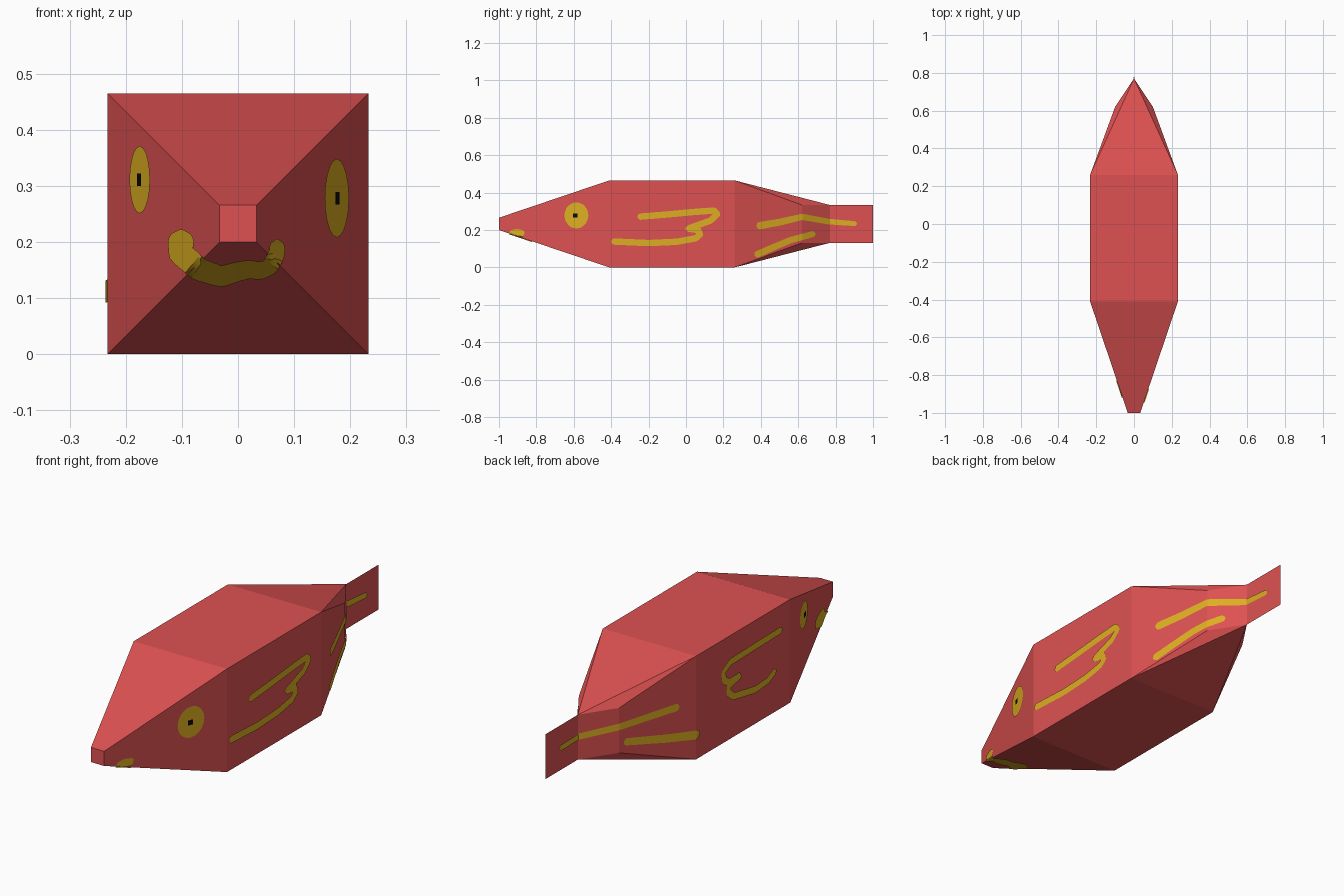
import bpy, bmesh, math
from mathutils import Vector
from mathutils.bvhtree import BVHTree

if "Cube" in bpy.data.objects:
    bpy.data.objects.remove(bpy.data.objects["Cube"])


def material(name, rgb):
    m = bpy.data.materials.new(name)
    m.diffuse_color = (*rgb, 1)
    m.use_nodes = True
    m.node_tree.nodes["Principled BSDF"].inputs["Base Color"].default_value = m.diffuse_color
    return m


RED = material("red", (0.73, 0.083, 0.083))
YELLOW = material("yellow", (0.73, 0.43, 0.016))
BLACK = material("black", (0.003, 0.003, 0.003))


def make_object(name, bm, mat):
    me = bpy.data.meshes.new(name)
    bm.to_mesh(me)
    me.materials.append(mat)
    ob = bpy.data.objects.new(name, me)
    bpy.context.collection.objects.link(ob)
    return ob


# Body: square rings from nose to tail, closing to a vertical edge
MID = 0.2325
bm = bmesh.new()
rings = []
for y, hx, hz in ((-1, .033, .033), (-.41, .2325, .2325), (.26, .2325, .2325), (.62, .1, .101)):
    rings.append([bm.verts.new((sx * hx, y, MID + sz * hz))
                  for sx, sz in ((-1, -1), (1, -1), (1, 1), (-1, 1))])
bm.faces.new(rings[0])
for i in range(2):
    for k in range(4):
        n = (k + 1) % 4
        bm.faces.new((rings[i][k], rings[i][n], rings[i + 1][n], rings[i + 1][k]))
low, high = (bm.verts.new((0, .77, MID + s * .101)) for s in (-1, 1))
a, b = rings[2], rings[3]
for l, r, tip in ((0, 1, low), (3, 2, high)):   # top and underside of the tail root
    bm.faces.new((a[l], a[r], tip))
    bm.faces.new((a[l], tip, b[l]))
    bm.faces.new((a[r], b[r], tip))
for l, h in ((0, 3), (1, 2)):                   # tail root sides
    bm.faces.new((a[l], a[h], b[h], b[l]))
    bm.faces.new((b[l], b[h], high, low))
bmesh.ops.recalc_face_normals(bm, faces=bm.faces)
make_object("body", bm, RED)

# Tail fin: one flat sheet
fin = bmesh.new()
corners = [(0, .77, MID - .101), (0, 1, MID - .101), (0, 1, MID + .101), (0, .77, MID + .101)]
fin.faces.new([fin.verts.new(c) for c in corners])
make_object("tail_fin", fin, RED)
fin.free()

# Surface used to lay the painted marks on
bm.faces.new([bm.verts.new(c) for c in corners])
bm.normal_update()
surface = BVHTree.FromBMesh(bm)
VIEWS = {"right": Vector((1, 0, 0)), "left": Vector((-1, 0, 0)), "front": Vector((0, -1, 0))}


def project(u, v, side, lift):
    d = VIEWS[side]
    start = (Vector((u, 0, v)) if side == "front" else Vector((0, u, v))) + d * 3
    hit, nor, _, _ = surface.ray_cast(start, -d)
    if nor.dot(d) < 0:
        nor = -nor
    return hit + nor * lift


def finish(name, pm, side, mat):
    pm.normal_update()
    for f in pm.faces:
        if f.normal.dot(VIEWS[side]) < 0:
            f.normal_flip()
    make_object(name, pm, mat)
    pm.free()


def stroke(name, side, pts, w0, w1=None, across=4):
    """Round-ended painted ribbon along pts, half width w0 to w1."""
    w1 = w1 or w0
    pts = [Vector(p) for p in pts]
    seg = [(q - p).length for p, q in zip(pts, pts[1:])]
    total = sum(seg)

    def at(s):
        s = min(max(s, 0), total)
        for p, q, l in zip(pts, pts[1:], seg):
            if s <= l:
                return p.lerp(q, s / l)
            s -= l
        return pts[-1]

    pm = bmesh.new()
    rows = []
    count = max(8, int(total / .007))
    for i in range(count + 1):
        s = total * i / count
        w = w0 + (w1 - w0) * i / count
        gap = min(1, max(0, 1 - min(s, total - s) / w))
        w *= max(.12, math.sqrt(1 - gap * gap))
        t = (at(s + .012) - at(s - .012)).normalized()
        c, n = at(s), Vector((-t.y, t.x))
        rows.append([pm.verts.new(project(*(c + n * w * (2 * k / across - 1)), side, .004))
                     for k in range(across + 1)])
    for p, q in zip(rows, rows[1:]):
        for k in range(across):
            pm.faces.new((p[k], p[k + 1], q[k + 1], q[k]))
    finish(name, pm, side, YELLOW)


def disc(name, side, y, z, ry, rz, mat, lift, n=20, turn=0):
    pm = bmesh.new()
    angles = [turn + math.tau * i / n for i in range(n)]
    pm.faces.new([pm.verts.new(project(y + ry * math.cos(t), z + rz * math.sin(t), side, lift))
                  for t in angles])
    finish(name, pm, side, mat)


# Eyes with square pupils
for side, y, z, ry, rz in (("right", -.585, .278, .064, .07), ("left", -.588, .311, .054, .06)):
    disc(side + "_eye", side, y, z, ry, rz, YELLOW, .003)
    disc(side + "_pupil", side, y - .005, z, .016, .016, BLACK, .006, 4, math.pi / 4)

# Mouth, painted around the nose
stroke("mouth", "front", [(-.098, .222), (-.098, .18), (-.07, .155), (-.03, .142), (0, .151),
                          (.02, .155), (.04, .152), (.058, .16), (.066, .18), (.066, .205)],
       .024, .013, 8)

# Side fin squiggles
stroke("right_squiggle", "right", [(-.26, .27), (-.1, .283), (.05, .297), (.15, .304), (.168, .285),
                                   (.13, .25), (.01, .207), (.065, .2), (.075, .175), (.05, .155),
                                   (-.05, .137), (-.2, .13), (-.4, .139)], .017)
stroke("left_squiggle", "left", [(-.35, .355), (-.15, .352), (.02, .348), (.07, .322), (.065, .28),
                                 (.03, .26), (-.05, .262), (.03, .245), (.035, .215), (0, .185),
                                 (-.155, .157), (-.247, .163), (-.305, .19)], .016)

# Tail stripes
stroke("right_tail_stripe", "right", [(.375, .22), (.5, .242), (.62, .27), (.76, .245), (.915, .233)],
       .02, .013)
stroke("right_lower_tail_stripe", "right", [(.365, .063), (.46, .105), (.555, .145), (.69, .182)],
       .018, .016)
stroke("left_tail_stripe", "left", [(.34, .262), (.62, .25), (.77, .236), (.905, .232)], .017, .013)
stroke("left_lower_tail_stripe", "left", [(.24, .108), (.4, .135), (.6, .176)], .02, .016)
bm.free()
